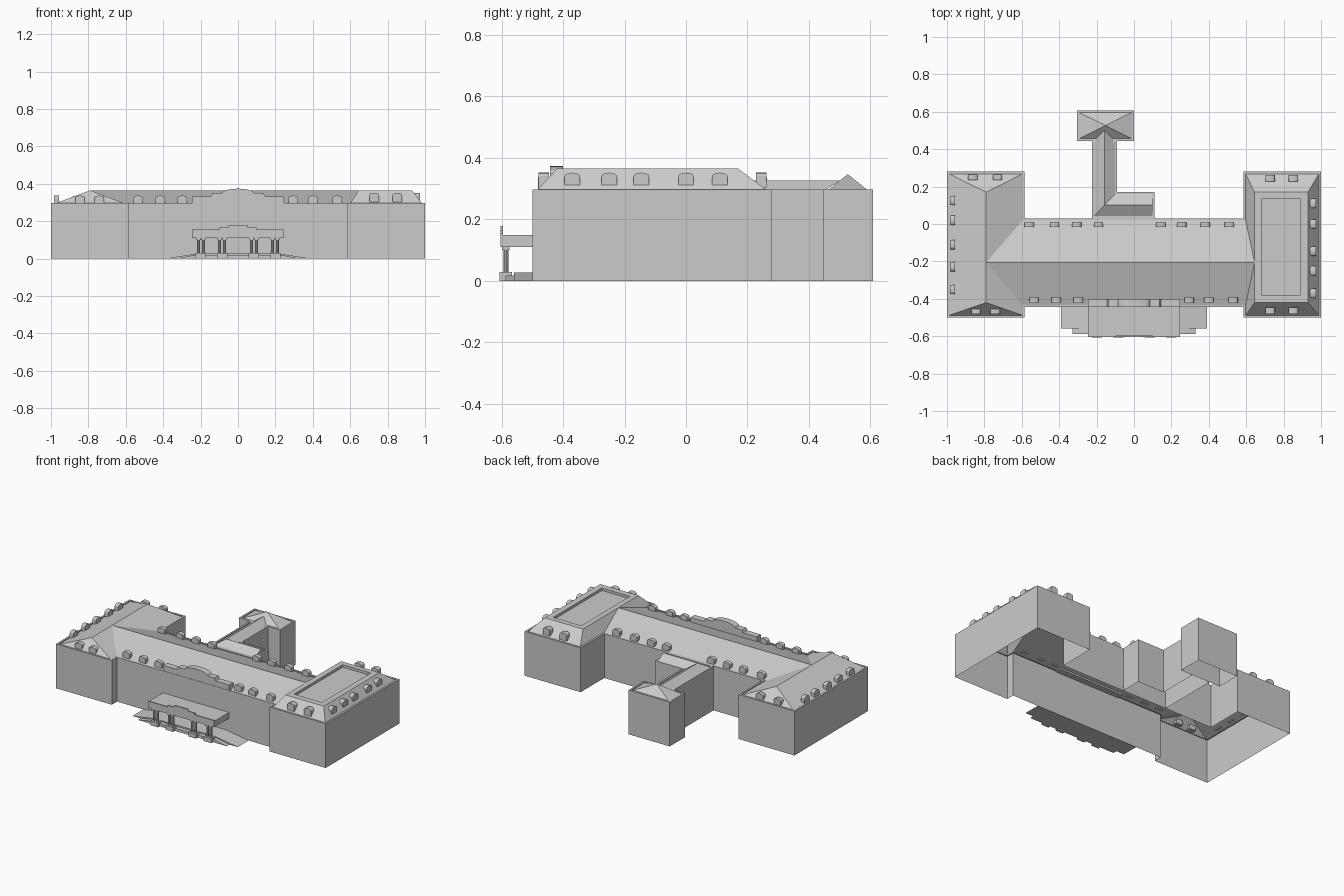
import bpy, math
from mathutils import Vector

if "Cube" in bpy.data.objects:
    bpy.data.objects.remove(bpy.data.objects["Cube"])

EAVE, BASE, TOP = 0.297, 0.291, 0.365
INSET = 0.012


def mesh(name, verts, faces):
    me = bpy.data.meshes.new(name)
    me.from_pydata([tuple(v) for v in verts], [], faces)
    me.update()
    ob = bpy.data.objects.new(name, me)
    bpy.context.collection.objects.link(ob)
    return ob


def polys(name, faces):
    """Mesh from polygons given as lists of points, welding shared points."""
    verts, index, out = [], {}, []
    for f in faces:
        ids = []
        for p in f:
            k = tuple(round(c, 4) for c in p)
            if k not in index:
                index[k] = len(verts)
                verts.append(k)
            ids.append(index[k])
        out.append(ids)
    return mesh(name, verts, out)


def box(name, x0, x1, y0, y1, z0, z1):
    return extrude(name, [(x0, z0), (x1, z0), (x1, z1), (x0, z1)], y0, y1)


def extrude(name, profile, y0, y1):
    """Closed prism: x,z profile (anticlockwise from the front) along y."""
    n = len(profile)
    v = [(x, y0, z) for x, z in profile] + [(x, y1, z) for x, z in profile]
    f = [list(range(n)), list(range(2 * n - 1, n - 1, -1))]
    f += [[(i + 1) % n, i, i + n, (i + 1) % n + n] for i in range(n)]
    return mesh(name, v, f)


def shell(name, outline):
    """Walls open at the bottom, with a narrow eaves ledge and gutter drop."""
    n = len(outline)
    inner = []
    for i in range(n):
        a, b, c = (Vector(outline[(i + k) % n]) for k in (-1, 0, 1))
        d1, d2 = (b - a).normalized(), (c - b).normalized()
        inner.append(b + INSET * (Vector((-d1.y, d1.x)) + Vector((-d2.y, d2.x))))
    rings = [[(x, y, 0) for x, y in outline], [(x, y, EAVE) for x, y in outline],
             [(p.x, p.y, EAVE) for p in inner], [(p.x, p.y, BASE) for p in inner]]
    f = []
    for r in range(3):
        for i in range(n):
            j = (i + 1) % n
            f.append([r * n + i, r * n + j, (r + 1) * n + j, (r + 1) * n + i])
    return mesh(name, sum(rings, []), f)


# Main H-shaped walls
F, B, MF, MB, W = -0.5, 0.28, -0.445, 0.03, 0.585
shell("main_walls", [(-1, F), (-W, F), (-W, MF), (W, MF), (W, F), (1, F),
                     (1, B), (W, B), (W, MB), (-W, MB), (-W, B), (-1, B)])

# Main roof: hipped left wing, flat-topped right wing, ridge between them
o, i_ = 1 - INSET, W + INSET
f, b, mf, mb = F + INSET, B - INSET, MF + INSET, MB - INSET
P = lambda x, y: (x, y, BASE)
T = lambda x, y: (x, y, TOP)
lx, rx, rx2, rf, rb, ry = -0.79, 0.645, 0.93, -0.42, 0.17, -0.205
qx, qx2, qf, qb, qz = 0.682, 0.89, -0.38, 0.135, 0.348
faces = [
    [P(-o, b), P(-o, f), T(lx, rf), T(lx, rb)],
    [P(-o, f), P(-i_, f), T(lx, rf)],
    [P(-i_, b), P(-o, b), T(lx, rb)],
    [P(-i_, f), P(-i_, mf), T(lx, ry), T(lx, rf)],
    [P(-i_, mb), P(-i_, b), T(lx, rb), T(lx, ry)],
    [P(-i_, mf), P(i_, mf), T(rx, ry), T(lx, ry)],
    [P(i_, mb), P(-i_, mb), T(lx, ry), T(rx, ry)],
    [P(i_, mf), P(i_, f), T(rx, rf), T(rx, ry)],
    [P(i_, b), P(i_, mb), T(rx, ry), T(rx, rb)],
    [P(i_, f), P(o, f), T(rx2, rf), T(rx, rf)],
    [P(o, f), P(o, b), T(rx2, rb), T(rx2, rf)],
    [P(o, b), P(i_, b), T(rx, rb), T(rx2, rb)],
]
outer = [T(rx, rf), T(rx2, rf), T(rx2, rb), T(rx, rb)]
inner = [T(qx, qf), T(qx2, qf), T(qx2, qb), T(qx, qb)]
floor = [(x, y, qz) for x, y, z in inner]
for k in range(4):
    j = (k + 1) % 4
    faces.append([outer[k], outer[j], inner[j], inner[k]])
    faces.append([inner[k], inner[j], floor[j], floor[k]])
faces.append(floor)
polys("main_roof", faces)

# Rear link (L-shaped) and its ridged roof
x0, x1, x2, y0, y1, y2 = -0.225, -0.09, 0.11, 0.03, 0.172, 0.447
shell("link_walls", [(x0, y0), (x2, y0), (x2, y1), (x1, y1), (x1, y2), (x0, y2)])
a0, a1, a2, c0, c1 = x0 + INSET, x1 - INSET, x2 - INSET, y0 + INSET, y1 - INSET
cx, cy, lz = (x0 + x1) / 2, (y0 + y1) / 2, 0.326
R = lambda x, y: (x, y, lz)
polys("link_roof", [
    [P(a0, c0), P(a2, c0), R(a2, cy), R(cx, cy)],
    [P(a2, c1), P(a1, c1), R(cx, cy), R(a2, cy)],
    [P(a2, c0), P(a2, c1), R(a2, cy)],
    [P(a1, c1), P(a1, y2), R(cx, 0.5), R(cx, cy)],
    [P(a0, y2), P(a0, c0), R(cx, cy), R(cx, 0.5)]])

# Rear pavilion with pyramid roof
px0, px1, py0, py1 = -0.305, 0.0, 0.445, 0.608
shell("pavilion_walls", [(px0, py0), (px1, py0), (px1, py1), (px0, py1)])
c = [P(px0 + INSET, py0 + INSET), P(px1 - INSET, py0 + INSET),
     P(px1 - INSET, py1 - INSET), P(px0 + INSET, py1 - INSET)]
peak = ((px0 + px1) / 2, (py0 + py1) / 2, 0.347)
polys("pavilion_roof", [[c[k], c[(k + 1) % 4], peak] for k in range(4)])


# Arched dormers; angle turns the front from -y
def dormer(x, y, angle, z0=0.296, z1=0.337, depth=0.028):
    h = 0.025
    prof = [(-h, 0), (h, 0)]
    for k in range(7):
        t = math.pi * k / 6
        prof.append((h * math.cos(t), z1 - z0 - 0.011 + 0.011 * math.sin(t)))
    ob = extrude("dormer", prof, 0, depth)
    ob.location = (x, y, z0)
    ob.rotation_euler.z = math.radians(angle)


for x in (-0.535, -0.415, -0.298, 0.295, 0.4, 0.53):
    dormer(x, -0.422, 0)
for x in (-0.56, -0.425, -0.307, -0.19, 0.143, 0.255, 0.38, 0.51):
    dormer(x, 0.012, 180)
for y in (0.126, 0.02, -0.11, -0.228, -0.35):
    dormer(-0.985, y, -90)
for y in (0.11, 0.0, -0.145, -0.25, -0.37):
    dormer(0.972, y, 90, 0.303, 0.352, 0.034)
for x in (-0.845, -0.742):
    dormer(x, -0.482, 0)
for x in (-0.862, -0.73):
    dormer(x, 0.264, 180)
for x in (0.728, 0.852):
    dormer(x, -0.48, 0, 0.303, 0.352, 0.034)
    dormer(x, 0.262, 180, 0.303, 0.352, 0.034)


# Roof parapet with central arch
def crest(name, half, z0, zs, mid, zm, zt, ya, yb):
    prof = [(-half, z0), (half, z0), (half, zs), (mid * 1.7, zs), (mid * 1.6, zm), (mid, zm)]
    for k in range(1, 8):
        t = math.pi * k / 8
        prof.append((mid * math.cos(t), zm + (zt - zm) * math.sin(t)))
    prof += [(-mid, zm), (-mid * 1.6, zm), (-mid * 1.7, zs), (-half, zs)]
    extrude(name, prof, ya, yb)


crest("roof_parapet", 0.245, 0.29, 0.333, 0.085, 0.35, 0.374, -0.443, -0.4)

# Portico: slab, raised front, columns on pedestals
box("portico_slab", -0.245, 0.245, -0.597, MF, 0.11, 0.15)
extrude("portico_crest", [(-0.245, 0.11), (0.245, 0.11), (0.245, 0.155), (0.1, 0.155),
                          (0.1, 0.166), (0.05, 0.166), (0.05, 0.179), (-0.05, 0.179),
                          (-0.05, 0.166), (-0.1, 0.166), (-0.1, 0.155), (-0.245, 0.155)],
        -0.603, -0.595)
for s in (-1, 1):
    for x in (0.072, 0.098, 0.185, 0.21):
        bpy.ops.mesh.primitive_cylinder_add(vertices=10, radius=0.0085, depth=0.08,
                                            location=(s * x, -0.586, 0.068))
        bpy.context.object.name = "portico_column"
        box("column_cap", s * x - 0.011, s * x + 0.011, -0.598, -0.575, 0.1, 0.11)
    for x in (0.085, 0.198):
        box("column_pedestal", s * x - 0.028, s * x + 0.028, -0.606, -0.566, 0, 0.029)

# Carriage ramp and entrance steps
extrude("carriage_ramp", [(-0.39, 0), (0.39, 0), (0.22, 0.027), (-0.22, 0.027)], -0.56, MF)
extrude("ramp_border", [(-0.33, 0), (0.33, 0), (0.24, 0.018), (-0.24, 0.018)], -0.588, -0.56)
